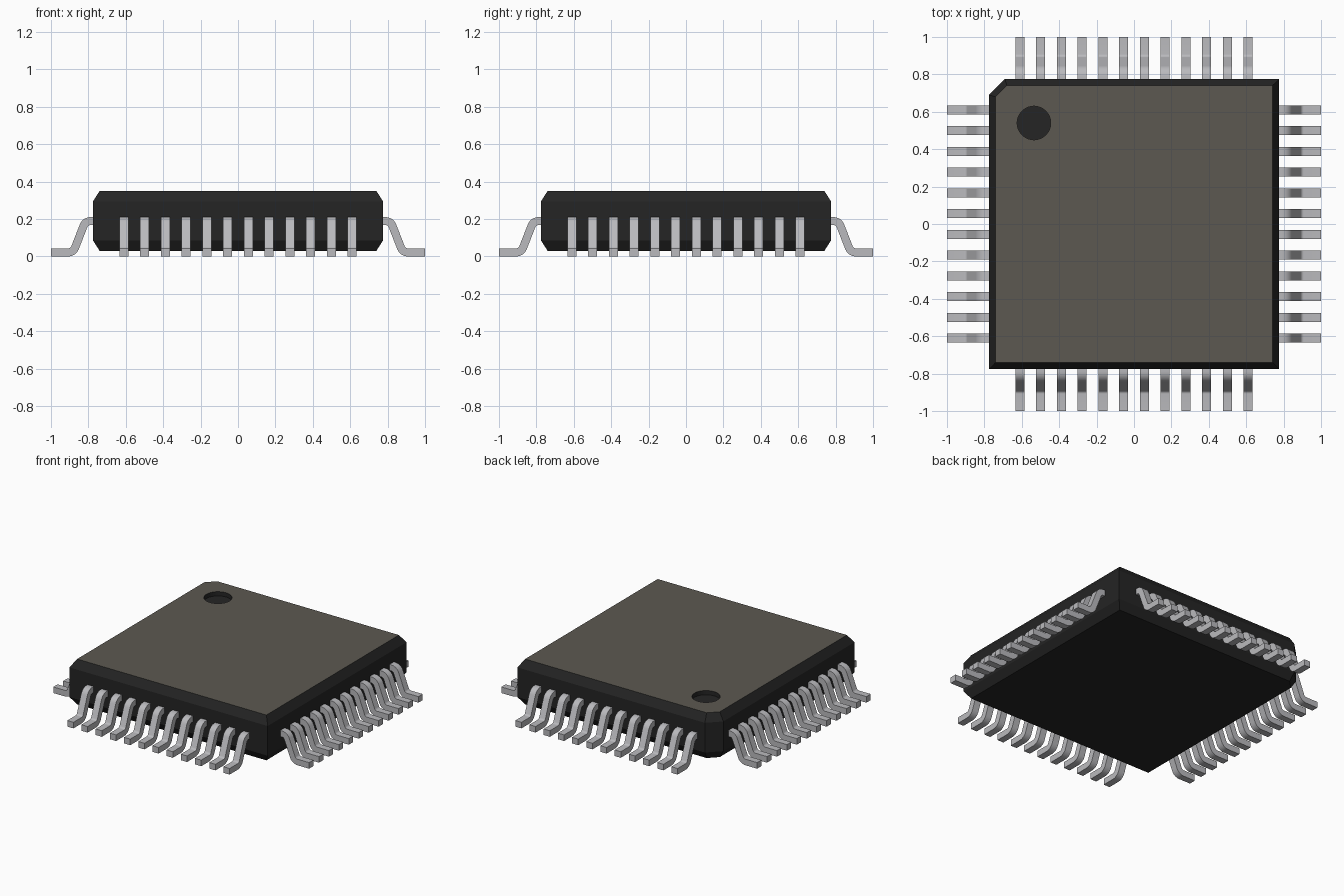
import bpy, bmesh, math
from mathutils import Vector, Matrix

cube = bpy.data.objects.get("Cube")
if cube:
    bpy.data.objects.remove(cube, do_unlink=True)


def material(name, color):
    mat = bpy.data.materials.new(name)
    mat.use_nodes = True
    mat.diffuse_color = (*color, 1)
    mat.node_tree.nodes["Principled BSDF"].inputs["Base Color"].default_value = (*color, 1)
    return mat


black = material("black resin", (0.018, 0.018, 0.018))
taupe = material("taupe top", (0.107, 0.098, 0.083))
metal = material("lead metal", (0.49, 0.49, 0.51))


def add_object(name, mesh, mats=()):
    for mat in mats:
        mesh.materials.append(mat)
    obj = bpy.data.objects.new(name, mesh)
    bpy.context.collection.objects.link(obj)
    return obj


def bridge(bm, a, b):
    """Join two closed vertex rings with quads."""
    n = len(a)
    return [bm.faces.new((a[i], a[(i + 1) % n], b[(i + 1) % n], b[i])) for i in range(n)]


# Package body: square rings with one cut corner, chamfered top and bottom
BOTTOM, TOP = 0.03, 0.35
HALF, INSET, CHAMFER = 0.775, 0.035, 0.055
bm = bmesh.new()


def ring(half, cut, z):
    pts = [(-half, -half), (half, -half), (half, half), (cut - half, half), (-half, half - cut)]
    return [bm.verts.new((x, y, z)) for x, y in pts]


rings = [ring(HALF - INSET, 0.06, BOTTOM), ring(HALF, 0.085, BOTTOM + CHAMFER),
         ring(HALF, 0.085, TOP - CHAMFER), ring(HALF - INSET, 0.06, TOP)]
for low, high in zip(rings, rings[1:]):
    bridge(bm, low, high)
bm.faces.new(rings[0][::-1])

# Round index recess near the cut corner
SIDES, RADIUS, DEPTH = 32, 0.09, 0.03


def circle(z):
    return [bm.verts.new((-0.535 + RADIUS * math.cos(i * math.tau / SIDES),
                          0.54 + RADIUS * math.sin(i * math.tau / SIDES), z))
            for i in range(SIDES)]


rim, floor = circle(TOP), circle(TOP - DEPTH)
bridge(bm, rim, floor)
bm.faces.new(floor)

# Top face filled around the recess
edges = [bm.edges.get((loop[i - 1], loop[i])) for loop in (rings[-1], rim) for i in range(len(loop))]
fill = bmesh.ops.triangle_fill(bm, edges=edges, use_beauty=True, normal=(0, 0, 1))
for item in fill["geom"]:
    if isinstance(item, bmesh.types.BMFace):
        item.material_index = 1
bmesh.ops.recalc_face_normals(bm, faces=bm.faces)
mesh = bpy.data.meshes.new("package_body")
bm.to_mesh(mesh)
bm.free()
add_object("package_body", mesh, (black, taupe))

# Gull-wing lead: centre line (distance out, height) with rounded bends
THICK, WIDTH, BEND, STEPS = 0.043, 0.048, 0.04, 6
corners = [Vector(p) for p in ((0.75, 0.189), (0.816, 0.189), (0.881, 0.0215), (1.0, 0.0215))]


def offset_path(side):
    """Centre line shifted sideways by half the thickness, with arcs at the bends."""
    def normal(d):
        return Vector((-d.y, d.x))
    first = (corners[1] - corners[0]).normalized()
    path = [corners[0] + normal(first) * side]
    for before, corner, after in zip(corners, corners[1:], corners[2:]):
        d1, d2 = (corner - before).normalized(), (after - corner).normalized()
        turn = math.atan2(d1.x * d2.y - d1.y * d2.x, d1.dot(d2))
        sign = math.copysign(1, turn)
        start = corner - d1 * BEND * math.tan(abs(turn) / 2)
        centre = start + normal(d1) * sign * BEND
        for i in range(STEPS + 1):
            n = Matrix.Rotation(turn * i / STEPS, 2) @ normal(d1)
            path.append(centre + n * (side - sign * BEND))
    path.append(corners[-1] + normal(first) * side)
    return path


upper, lower = offset_path(THICK / 2), offset_path(-THICK / 2)

# One row of twelve leads, shared by all four sides
COUNT, PITCH = 12, 0.111
bm = bmesh.new()
for k in range(COUNT):
    x = (k - (COUNT - 1) / 2) * PITCH
    sections = []
    for a, b in zip(upper, lower):
        sections.append([bm.verts.new((x + s * WIDTH / 2, -p.x, p.y))
                         for s, p in ((-1, a), (1, a), (1, b), (-1, b))])
    for s1, s2 in zip(sections, sections[1:]):
        bridge(bm, s1, s2)
    bm.faces.new(sections[0])
    bm.faces.new(sections[-1])
bmesh.ops.recalc_face_normals(bm, faces=bm.faces)
row = bpy.data.meshes.new("lead_row")
bm.to_mesh(row)
bm.free()
row.materials.append(metal)

for turn, side in enumerate(("front", "left", "back", "right")):
    leads = add_object("leads_" + side, row)
    leads.rotation_euler.z = turn * math.pi / 2

# Smooth bends with sharp lead edges
bpy.ops.object.select_all(action="DESELECT")
leads.select_set(True)
bpy.context.view_layer.objects.active = leads
bpy.ops.object.shade_smooth_by_angle(angle=math.radians(30))
